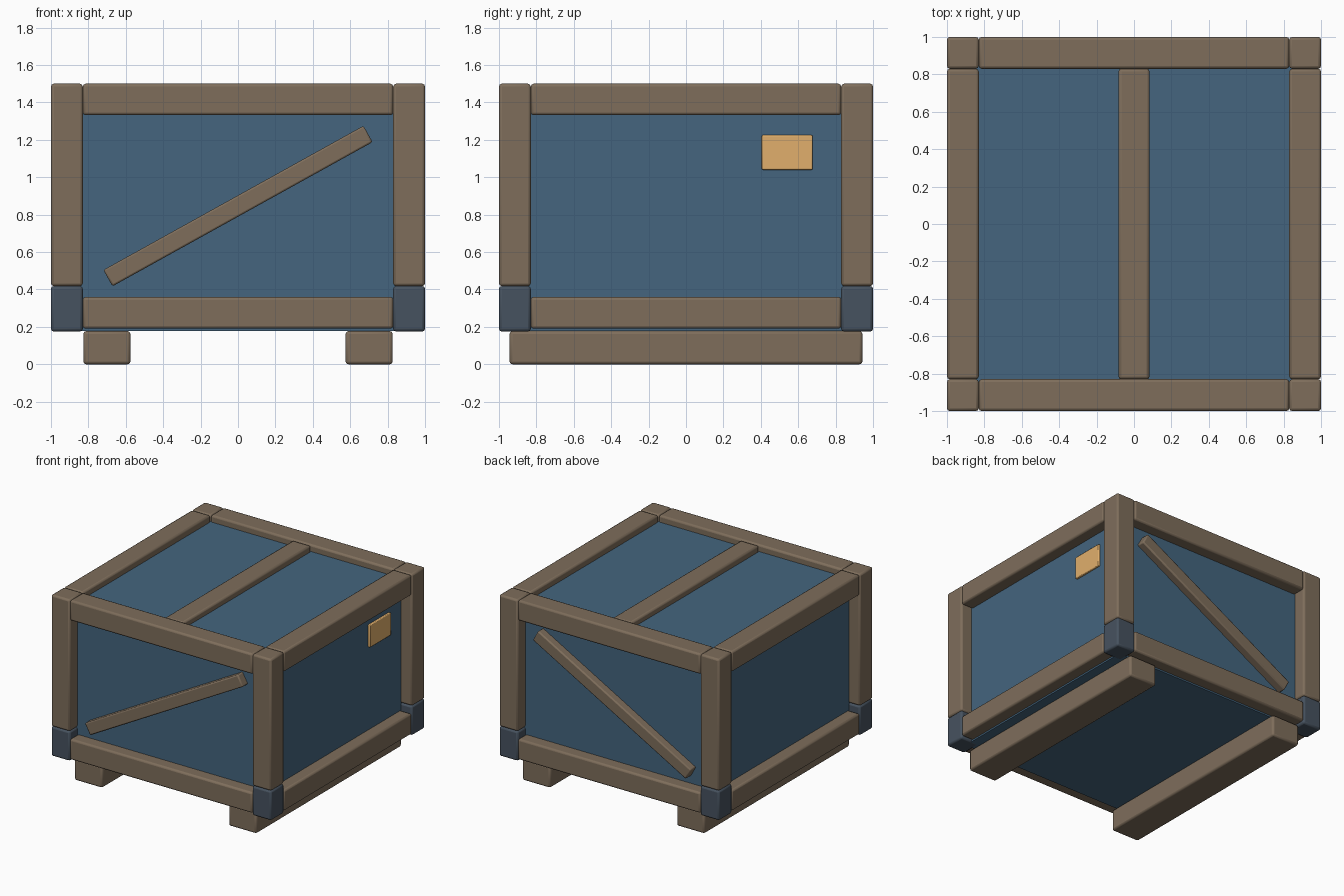
import bpy
import math

if "Cube" in bpy.data.objects:
    bpy.data.objects.remove(bpy.data.objects["Cube"])


def material(name, rgb):
    m = bpy.data.materials.new(name)
    m.diffuse_color = (*rgb, 1)
    m.use_nodes = True
    m.node_tree.nodes["Principled BSDF"].inputs["Base Color"].default_value = m.diffuse_color
    return m


WOOD = material("wood", (0.21, 0.155, 0.105))
BLUE = material("blue_panel", (0.058, 0.13, 0.21))
STEEL = material("dark_steel", (0.062, 0.085, 0.115))
AMBER = material("amber", (0.75, 0.43, 0.15))


def box(name, lo, hi, mat, bevel=0.015, tilt=0.0):
    """Bevelled box between two corners, optionally tilted about y."""
    centre = [(a + b) / 2 for a, b in zip(lo, hi)]
    bpy.ops.mesh.primitive_cube_add(size=1, location=centre)
    ob = bpy.context.object
    ob.name = name
    ob.scale = [b - a for a, b in zip(lo, hi)]
    bpy.ops.object.transform_apply(location=False, rotation=False, scale=True)
    ob.rotation_euler.y = tilt
    ob.data.materials.append(mat)
    if bevel:
        mod = ob.modifiers.new("edge_bevel", 'BEVEL')
        mod.width = bevel
        mod.segments = 2
        bpy.ops.object.shade_smooth_by_angle(angle=math.radians(40))
    return ob


def span(s, a, b):
    """Range a..b mirrored to the side s."""
    return (a, b) if s > 0 else (-b, -a)


IN = 0.83    # inner face of the frame
PANEL = 0.90  # face of the recessed panels

# Panelled body
box("body", (-PANEL, -PANEL, 0.177), (PANEL, PANEL, 1.445), BLUE, 0)

# Corner posts with steel caps at the foot
for sx in (-1, 1):
    for sy in (-1, 1):
        (x0, x1), (y0, y1) = span(sx, IN, 1), span(sy, IN, 1)
        box("corner_post", (x0, y0, 0.418), (x1, y1, 1.5), WOOD)
        box("corner_cap", (x0, y0, 0.175), (x1, y1, 0.418), STEEL)

# Top and bottom rails on all four sides
for s in (-1, 1):
    a, b = span(s, IN, 1)
    for level, z0, z1 in (("bottom", 0.19, 0.36), ("top", 1.332, 1.5)):
        box(level + "_cross_rail", (-IN, a, z0), (IN, b, z1), WOOD)
        box(level + "_side_rail", (a, -IN, z0), (b, IN, z1), WOOD)

# Diagonal braces on front and back
for s, name in ((-1, "front_brace"), (1, "back_brace")):
    a, b = span(s, 0.88, 0.965)
    box(name, (-0.795, a, 0.796), (0.795, b, 0.896), WOOD, 0.01, -math.radians(29))

# Lid slat
box("lid_slat", (-0.083, -IN, 1.40), (0.083, IN, 1.495), WOOD)

# Skids underneath
for s in (-1, 1):
    a, b = span(s, 0.575, 0.827)
    box("skid", (a, -0.943, 0), (b, 0.943, 0.177), WOOD)

# Plain tag on the right side
box("side_tag", (0.89, 0.405, 1.04), (0.918, 0.677, 1.225), AMBER, 0.006)
